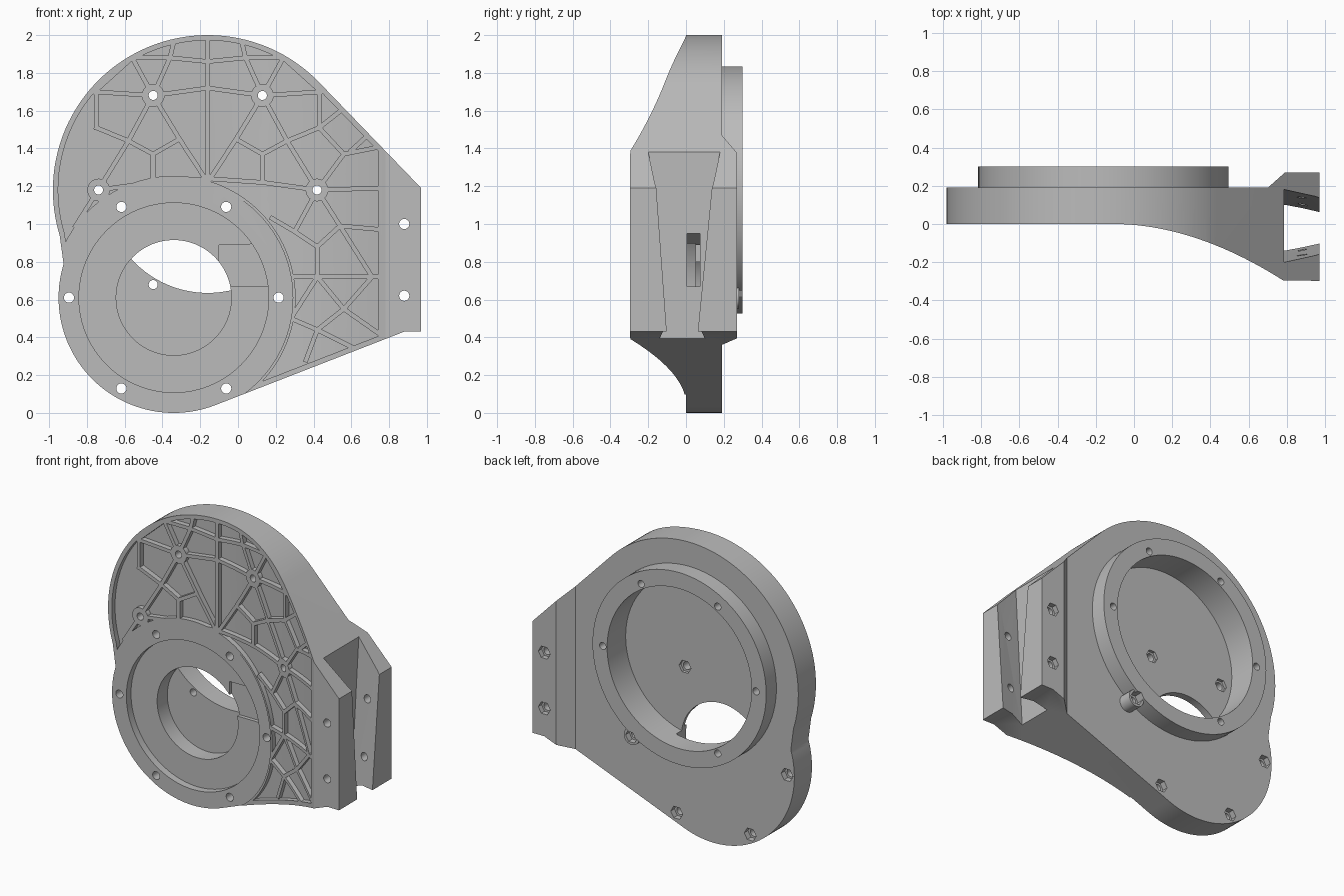
import bpy, bmesh, math
from mathutils import Vector

if "Cube" in bpy.data.objects:
    bpy.data.objects.remove(bpy.data.objects["Cube"])

grey = bpy.data.materials.new("light grey")
grey.use_nodes = True
grey.diffuse_color = (0.5, 0.5, 0.5, 1)
grey.node_tree.nodes["Principled BSDF"].inputs["Base Color"].default_value = grey.diffuse_color

BIG, BIG_R = Vector((-0.16, 1.18)), 0.82       # upper drive circle (x, z)
SMALL, SMALL_R = Vector((-0.34, 0.61)), 0.61   # lower motor circle
BACK, RIB_DEPTH, RIB = 0.19, 0.035, 0.012


def add(name, bm):
    bmesh.ops.recalc_face_normals(bm, faces=bm.faces)
    mesh = bpy.data.meshes.new(name)
    bm.to_mesh(mesh)
    bm.free()
    mesh.materials.append(grey)
    ob = bpy.data.objects.new(name, mesh)
    bpy.context.collection.objects.link(ob)
    return ob


def prism(name, pts, lo, hi, axis="y"):
    """Extrude a flat outline along y (outline in x, z) or along z (outline in x, y)."""
    bm = bmesh.new()
    place = (lambda p, t: (p[0], t, p[1])) if axis == "y" else (lambda p, t: (p[0], p[1], t))
    rings = [[bm.verts.new(place(p, t)) for p in pts] for t in (lo, hi)]
    for ring in rings:
        bm.faces.new(ring)
    for i in range(len(pts)):
        j = (i + 1) % len(pts)
        bm.faces.new((rings[0][i], rings[0][j], rings[1][j], rings[1][i]))
    return add(name, bm)


def polar(c, r, deg):
    a = math.radians(deg)
    return Vector((c[0] + r * math.cos(a), c[1] + r * math.sin(a)))


def arc(c, r, start, end, n):
    return [polar(c, r, start + (end - start) * i / n) for i in range(n + 1)]


def disc(c, r, lo, hi, n=96):
    return prism("disc", arc(c, r, 0, 360, n)[:-1], lo, hi)


def combine(ob, tool, op="DIFFERENCE"):
    """Apply a boolean and throw the tool away."""
    mod = ob.modifiers.new("cut", "BOOLEAN")
    mod.operation, mod.solver, mod.object = op, "EXACT", tool
    deps = bpy.context.evaluated_depsgraph_get()
    mesh = bpy.data.meshes.new_from_object(ob.evaluated_get(deps))
    ob.modifiers.clear()
    ob.data = mesh
    bpy.data.objects.remove(tool)


def outline(inset=0.0):
    """Two circles joined by straight tangents that run out to the clamp end."""
    top, bottom = polar((0.97, 1.19), -inset, 44), polar((0.88, 0.43), -inset, -68.7)
    return (arc(BIG, BIG_R - inset, 44, 197, 64) + arc(SMALL, SMALL_R - inset, 163, 291.3, 48)
            + [bottom, Vector((0.97, bottom.y)), top])


def front_curve(offset=0.0, end=0.78, n=22):
    """Front surface: flat, then sweeping forward towards the clamp."""
    xs = [-0.1 + (end + 0.1) * i / n for i in range(n + 1)]
    return [(x, offset - 0.295 * ((x + 0.1) / 0.88) ** 1.9) for x in xs]


# Housing: front outline trimmed by the plan profile
housing = prism("housing", outline(), -0.5, 0.5)
plan = ([(-1.2, 0)] + front_curve() + [(1.2, -0.3), (1.2, 0.27), (0.79, 0.27), (0.7, BACK), (-1.2, BACK)])
combine(housing, prism("plan", plan, -0.2, 2.2, "z"), "INTERSECT")

# Lightening pockets: a thin skin of the front, with the ribs left out
skin = [(-1.2, RIB_DEPTH)] + front_curve(RIB_DEPTH, 0.74)
skin += [(0.74, -0.6), (-1.2, -0.6)]
pockets = prism("pockets", outline(0.028), -0.8, 0.4)
combine(pockets, prism("skin", skin, -0.2, 2.2, "z"), "INTERSECT")
combine(pockets, disc(SMALL, 0.645, -0.9, 0.5))

# Rib paths in hundredths; those near the drive circle repeat on the other side
paths = [
    [(-16, 205), (-16, 115)], [(-16, 172), (13, 168), (44, 170), (52, 176)],
    [(4, 188), (13, 168), (24, 188)], [(-16, 186), (4, 188), (0, 205)],
    [(4, 188), (24, 188), (30, 196)], [(24, 188), (44, 170)],
    [(-16, 122), (-1, 145), (13, 168), (26, 144), (42, 118)],
    [(-1, 145), (13, 137), (26, 144), (43, 151), (43, 170)], [(13, 137), (13, 122), (42, 118)],
    [(13, 122), (-16, 124)], [(18, 103), (30, 96), (42, 118), (54, 99)],
    [(30, 96), (42, 88), (54, 99), (76, 97)], [(42, 88), (42, 72)],
    [(43, 151), (62, 166)], [(43, 151), (56, 137), (76, 141)], [(56, 137), (42, 118), (76, 119)],
    [(60, 139), (72, 150)], [(54, 99), (71, 72), (56, 55)], [(24, 72), (76, 72)],
    [(42, 72), (56, 55), (76, 41)], [(42, 72), (28, 50), (14, 36)],
    [(28, 50), (42, 44), (56, 55)], [(36, 28), (42, 44), (62, 34)],
]
mirrored = [[(-32 - x, z) for x, z in path] for path in paths[1:11]]
for path in paths + mirrored:
    for a, b in zip(path, path[1:]):
        a, b = Vector(a) / 100, Vector(b) / 100
        along = (b - a).normalized() * RIB
        side = Vector((-along.y, along.x))
        corners = [a - along + side, b + along + side, b + along - side, a - along - side]
        combine(pockets, prism("rib", corners, -0.9, 0.5))

# Bolt patterns
drive_bolts = [polar(BIG, 0.578, a) for a in (0, 60, 120, 180, 240)]
motor_bolts = [polar(SMALL, 0.555, a) for a in range(0, 360, 60)]
clamp_bolts = [Vector((0.88, z)) for z in (0.62, 1.0)]
for p in drive_bolts[:4]:
    combine(pockets, disc(p, 0.06, -0.9, 0.5, 32))
combine(housing, pockets)

# Motor seat, shaft well, drive bowl and cable channel
combine(housing, disc(SMALL, 0.63, -0.5, 0))
combine(housing, disc(SMALL, 0.502, -0.5, 0.05))
combine(housing, disc(SMALL, 0.305, -0.5, 0.16))
combine(housing, disc(BIG, 0.545, 0.1, 0.5))
channel = [(-0.1, 0.67), (0.9, 0.67), (0.9, 0.95), (0.16, 0.95), (0.06, 0.89), (-0.1, 0.89)]
combine(housing, prism("channel", channel, 0.004, 0.075))

# Tapered dovetail slot in the clamp end
slot = bmesh.new()
for x, z, y0, y1 in ((0.785, 1.45, -0.204, 0.186), (0.785, 0.35, -0.137, 0.097),
                     (0.99, 1.45, -0.172, 0.158), (0.99, 0.35, -0.092, 0.05)):
    for y in (y0, y1):
        slot.verts.new((x, y, z))
bmesh.ops.convex_hull(slot, input=slot.verts)
combine(housing, add("slot", slot))

# Rear ring and the boss beside it
rear_ring = disc(BIG, 0.655, BACK, 0.3)
rear_ring.name = "rear_ring"
combine(rear_ring, disc(BIG, 0.545, 0, 0.5))
bolt_boss = disc(motor_bolts[0], 0.058, BACK, 0.28, 32)
bolt_boss.name = "bolt_boss"

# Through holes and hexagonal nut recesses
for p in drive_bolts:
    combine(housing, disc(p, 0.024, -0.6, 0.6, 24))
    combine(rear_ring, disc(p, 0.024, -0.6, 0.6, 24))
for p in motor_bolts + clamp_bolts:
    combine(housing, disc(p, 0.027, -0.6, 0.6, 24))
    in_bowl = (p - BIG).length < 0.545
    depth = 0.08 if in_bowl else 0.235 if p in clamp_bolts else 0.15
    combine(housing, disc(p, 0.045, depth, 0.6, 6))
for part in (rear_ring, bolt_boss):
    combine(part, disc(motor_bolts[0], 0.027, -0.6, 0.6, 24))
    combine(part, disc(motor_bolts[0], 0.045, 0.24, 0.6, 6))

# Smooth the round walls, keep the edges crisp
bpy.ops.object.select_all(action="DESELECT")
for part in (housing, rear_ring, bolt_boss):
    part.select_set(True)
bpy.context.view_layer.objects.active = housing
bpy.ops.object.shade_smooth_by_angle(angle=math.radians(25))
